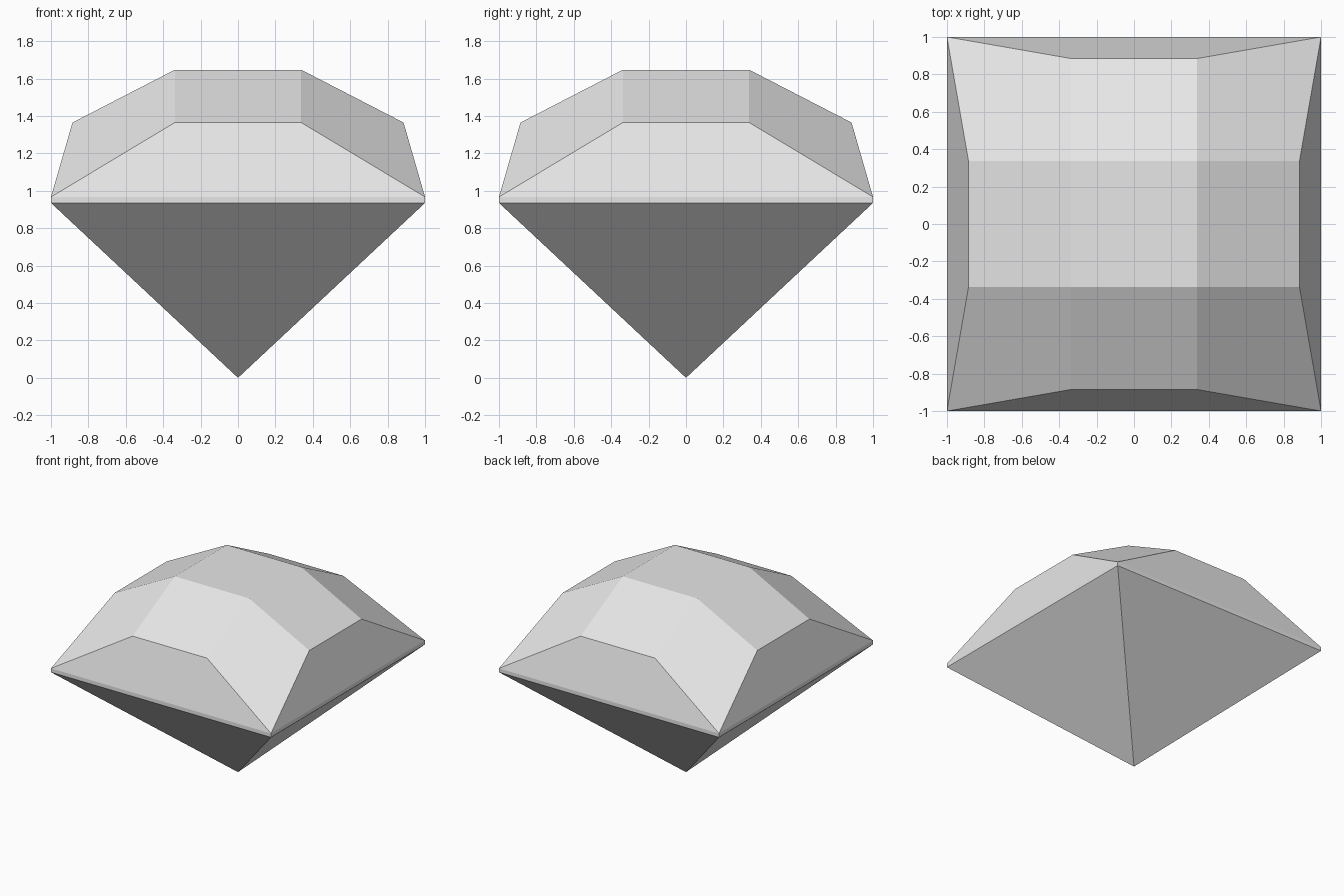
import bpy
import bmesh

cube = bpy.data.objects.get("Cube")
if cube:
    bpy.data.objects.remove(cube, do_unlink=True)

# Main dimensions
GIRDLE_LOW, GIRDLE_TOP = 0.935, 0.967
SHOULDER, TABLE = 1.365, 1.647
HALF, RIM, INNER = 1.0, 0.885, 0.338

# Plain grey stone
grey = bpy.data.materials.new("light_grey")
grey.use_nodes = True
grey.diffuse_color = (0.8, 0.8, 0.8, 1)
grey.node_tree.nodes["Principled BSDF"].inputs["Base Color"].default_value = grey.diffuse_color


def crown_point(i, j):
    """Place one point of the four by four crown grid."""
    sx, sy = (1 if i > 1 else -1), (1 if j > 1 else -1)
    outer_x, outer_y = i in (0, 3), j in (0, 3)
    if outer_x and outer_y:
        return sx * HALF, sy * HALF, GIRDLE_TOP
    x = RIM if outer_x else INNER
    y = RIM if outer_y else INNER
    return sx * x, sy * y, SHOULDER if outer_x or outer_y else TABLE


bm = bmesh.new()

# Crown facets
grid = [[bm.verts.new(crown_point(i, j)) for j in range(4)] for i in range(4)]
for i in range(3):
    for j in range(3):
        bm.faces.new((grid[i][j], grid[i + 1][j], grid[i + 1][j + 1], grid[i][j + 1]))

# Four sides: sloping facet, thin girdle and pavilion facet down to the tip
rims = [
    [grid[i][0] for i in range(4)],
    [grid[3][j] for j in range(4)],
    [grid[i][3] for i in reversed(range(4))],
    [grid[0][j] for j in reversed(range(4))],
]
low = [bm.verts.new((r[0].co.x, r[0].co.y, GIRDLE_LOW)) for r in rims]
tip = bm.verts.new((0, 0, 0))
for k, rim in enumerate(rims):
    a, b = low[k], low[(k + 1) % 4]
    bm.faces.new(rim)
    bm.faces.new((a, b, rim[3], rim[0]))
    bm.faces.new((a, tip, b))

bmesh.ops.recalc_face_normals(bm, faces=bm.faces)
mesh = bpy.data.meshes.new("cut_gem")
bm.to_mesh(mesh)
bm.free()
mesh.materials.append(grey)
gem = bpy.data.objects.new("cut_gem", mesh)
bpy.context.collection.objects.link(gem)
